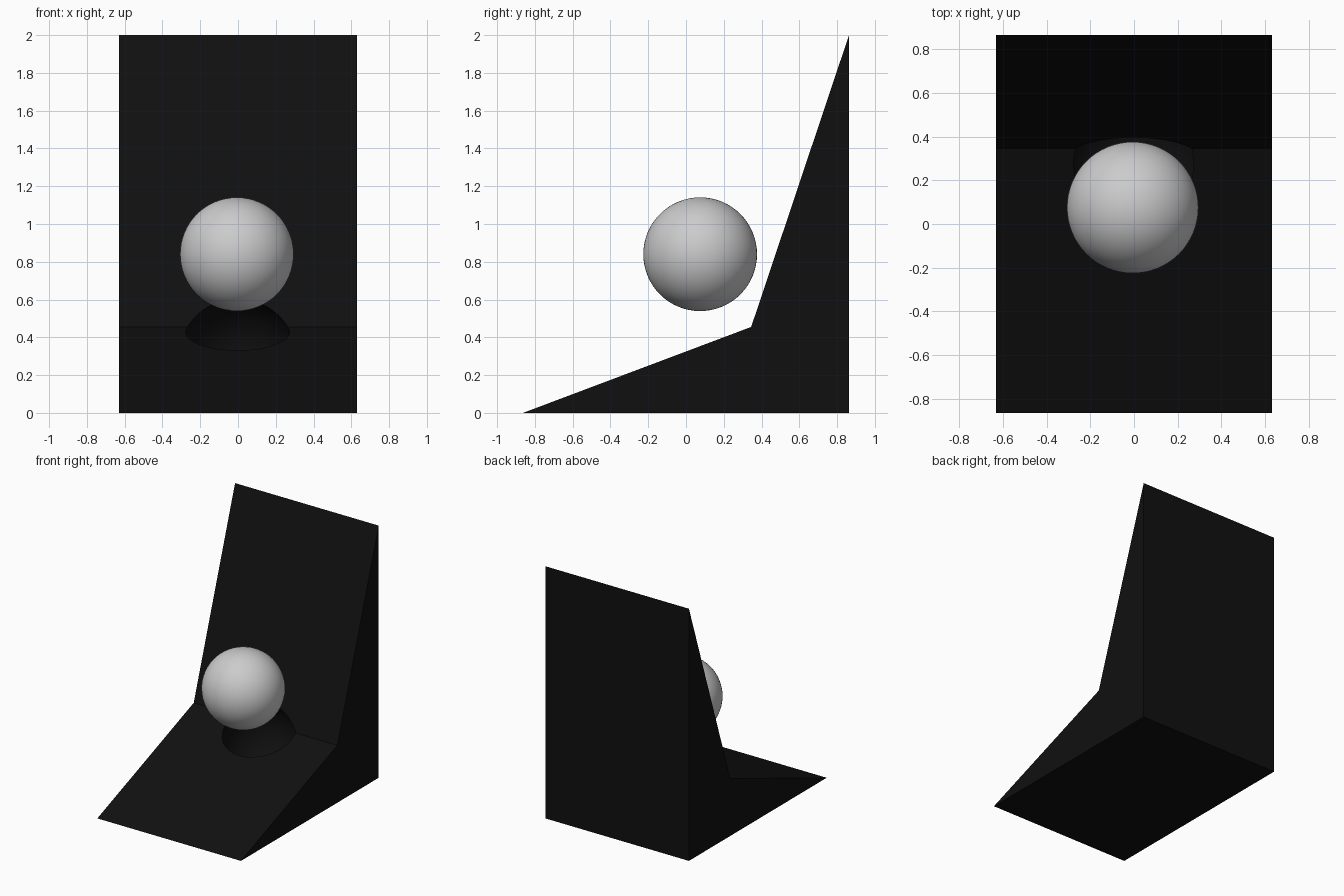
import bpy, bmesh, math

if "Cube" in bpy.data.objects:
    bpy.data.objects.remove(bpy.data.objects["Cube"])


def make_ball(name, loc, radius):
    bpy.ops.mesh.primitive_uv_sphere_add(segments=64, ring_count=32, radius=radius, location=loc)
    ob = bpy.context.object
    ob.name = name
    return ob


def extrude_profile(name, profile, half_width):
    bm = bmesh.new()
    face = bm.faces.new([bm.verts.new((-half_width, y, z)) for y, z in profile])
    ext = bmesh.ops.extrude_face_region(bm, geom=[face])
    verts = [g for g in ext["geom"] if isinstance(g, bmesh.types.BMVert)]
    bmesh.ops.translate(bm, verts=verts, vec=(2 * half_width, 0, 0))
    bmesh.ops.recalc_face_normals(bm, faces=bm.faces)
    mesh = bpy.data.meshes.new(name)
    bm.to_mesh(mesh)
    bm.free()
    ob = bpy.data.objects.new(name, mesh)
    bpy.context.collection.objects.link(ob)
    return ob


# black wedge stand with a sloped seat and a leaning back
stand = extrude_profile("wedge_stand", [(-0.863, 0), (0.863, 0), (0.863, 2), (0.345, 0.455)], 0.63)
black = bpy.data.materials.new("black")
black.diffuse_color = (0.005, 0.005, 0.005, 1)
black.use_nodes = True
black.node_tree.nodes["Principled BSDF"].inputs["Base Color"].default_value = black.diffuse_color
stand.data.materials.append(black)

# round socket carved where the two slopes meet
cutter = make_ball("socket_cutter", (-0.002, 0.32, 0.308), 0.304)
cutter.data.materials.append(black)
cutter.hide_render = True
mod = stand.modifiers.new("socket", 'BOOLEAN')
mod.operation = 'DIFFERENCE'
mod.solver = 'EXACT'
mod.object = cutter
bpy.ops.object.select_all(action='DESELECT')
stand.select_set(True)
bpy.context.view_layer.objects.active = stand
bpy.ops.object.modifier_apply(modifier=mod.name)
bpy.data.objects.remove(cutter)
bpy.ops.object.shade_smooth_by_angle(angle=math.radians(20))

# grey ball hovering above the socket
ball = make_ball("ball", (-0.006, 0.075, 0.84), 0.301)
bpy.ops.object.shade_smooth()
